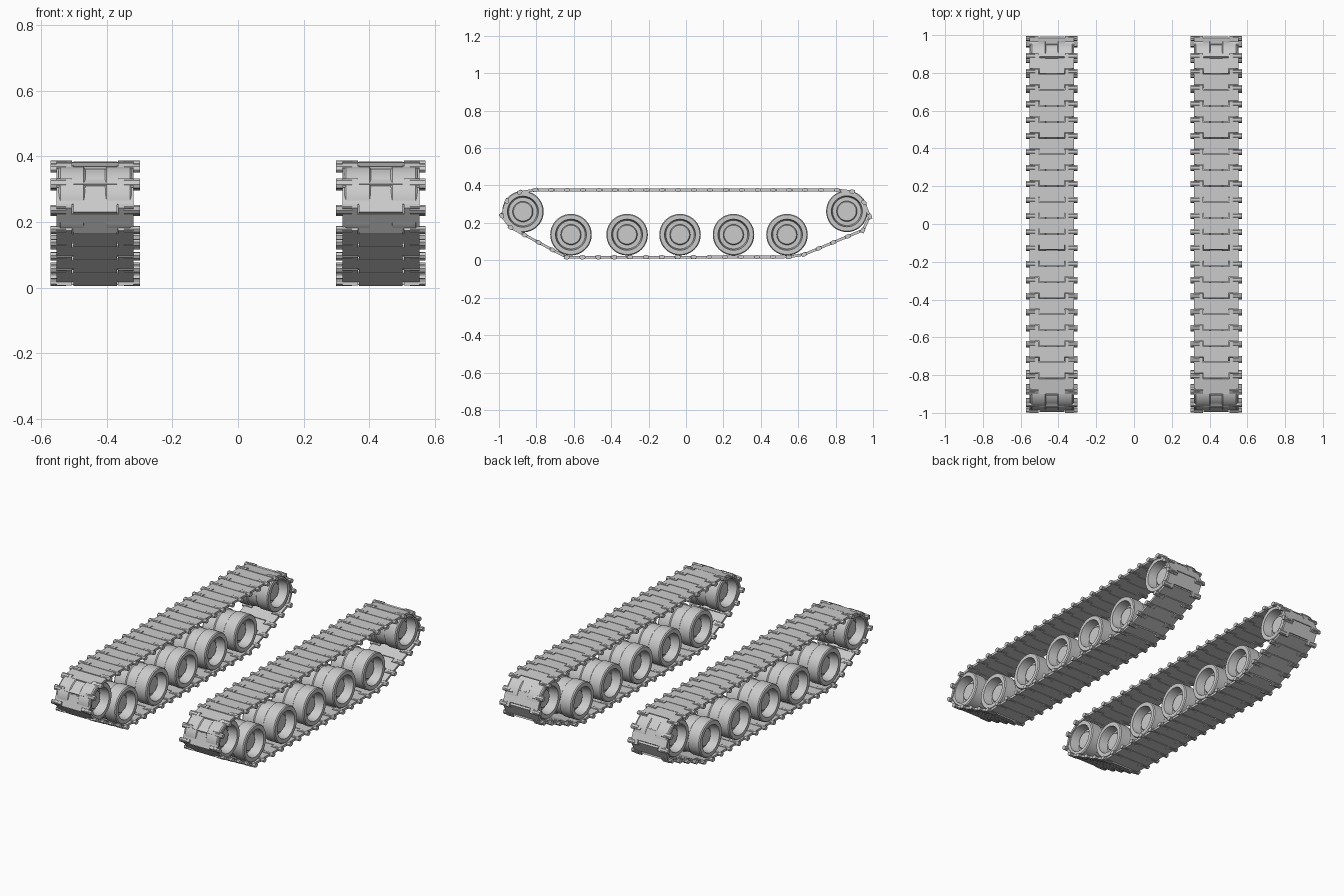
import bpy, bmesh
from math import sin, cos, pi
from mathutils import Vector, Matrix

if "Cube" in bpy.data.objects:
    bpy.data.objects.remove(bpy.data.objects["Cube"])

TRACK_X = 0.435
LINKS = 50


def make_object(name, bm, smooth=False):
    bmesh.ops.recalc_face_normals(bm, faces=bm.faces)
    me = bpy.data.meshes.new(name)
    bm.to_mesh(me)
    bm.free()
    ob = bpy.data.objects.new(name, me)
    bpy.context.collection.objects.link(ob)
    if smooth:
        bpy.ops.object.select_all(action='DESELECT')
        ob.select_set(True)
        bpy.context.view_layer.objects.active = ob
        bpy.ops.object.shade_smooth_by_angle(angle=0.6)
    return ob


def box(bm, frame, lo, hi):
    lo, hi = Vector(lo), Vector(hi)
    m = frame @ Matrix.Translation((lo + hi) / 2) @ Matrix.Diagonal((*(hi - lo), 1))
    bmesh.ops.create_cube(bm, size=1, matrix=m)


# Wheel: lathed profile (radius, x) with a recessed dish and hub on both faces
def wheel(name, x, y, z, segs=40):
    half = [(0.0, 0.075), (0.05, 0.075), (0.055, 0.07), (0.055, 0.055), (0.076, 0.055),
            (0.083, 0.112), (0.106, 0.112), (0.111, 0.106), (0.111, 0.035), (0.105, 0.03)]
    profile = half + [(r, -w) for r, w in reversed(half)]
    bm = bmesh.new()
    rings = []
    for r, w in profile:
        if r == 0:
            rings.append([bm.verts.new((x + w, y, z))])
        else:
            rings.append([bm.verts.new((x + w, y + r * cos(2 * pi * i / segs), z + r * sin(2 * pi * i / segs)))
                          for i in range(segs)])
    for a, b in zip(rings, rings[1:]):
        for i in range(segs):
            j = (i + 1) % segs
            quad = [a[i % len(a)], a[j % len(a)], b[j % len(b)], b[i % len(b)]]
            bm.faces.new(list(dict.fromkeys(quad)))
    make_object(name, bm, True)


# Track loop centre line (y, z), running forward along the top
path = [Vector(p) for p in [
    (0.806, 0.376), (-0.83, 0.376), (-0.905, 0.36), (-0.965, 0.31), (-0.988, 0.225), (-0.955, 0.185),
    (-0.64, 0.016), (0.60, 0.018), (0.955, 0.165), (0.986, 0.245), (0.945, 0.32), (0.88, 0.374)]]
path.append(path[0])
total = sum((b - a).length for a, b in zip(path, path[1:]))
pitch = total / LINKS


def along(d):
    for a, b in zip(path, path[1:]):
        n = (b - a).length
        if d <= n:
            return a.lerp(b, d / n)
        d -= n
    return path[-1]


joints = [along(i * pitch) for i in range(LINKS)]


# Track: each link has a plate, a centre tab and two hinge lugs with pin ends
def track(name, x):
    bm = bmesh.new()
    for i, p in enumerate(joints):
        q = joints[(i + 1) % LINKS]
        t = Vector((0, q.x - p.x, q.y - p.y))
        n = t.length
        t.normalize()
        side = Vector((1, 0, 0))
        up = t.cross(side)
        frame = Matrix((side, t, up)).transposed().to_4x4()
        frame.translation = (x, p.x, p.y)
        box(bm, frame, (-0.117, 0.013, -0.007), (0.117, n - 0.017, 0.007))
        box(bm, frame, (-0.066, n - 0.017, -0.007), (0.066, n + 0.009, 0.007))
        for s in (-1, 1):
            xs = sorted((s * 0.07, s * 0.117))
            box(bm, frame, (xs[0], -0.015, -0.009), (xs[1], 0.013, 0.009))
            # Chamfered pin ends
            pin = bmesh.ops.create_cone(bm, segments=8, radius1=0.014, radius2=0.014, depth=0.048, cap_ends=True,
                                        matrix=frame @ Matrix.Translation((s * 0.112, -0.001, 0))
                                        @ Matrix.Diagonal((1, 1.15, 0.85, 1))
                                        @ Matrix.Rotation(pi / 2, 4, 'Y') @ Matrix.Rotation(pi / 8, 4, 'Z'))
    make_object(name, bm)


for label, sx in (("left", -1), ("right", 1)):
    x = sx * TRACK_X
    track(label + "_track", x)
    for k, y in enumerate((-0.615, -0.315, -0.032, 0.254, 0.54)):
        wheel(f"{label}_road_wheel_{k + 1}", x, y, 0.137)
    wheel(label + "_front_idler", x, -0.872, 0.26)
    wheel(label + "_rear_drive_wheel", x, 0.86, 0.262)
